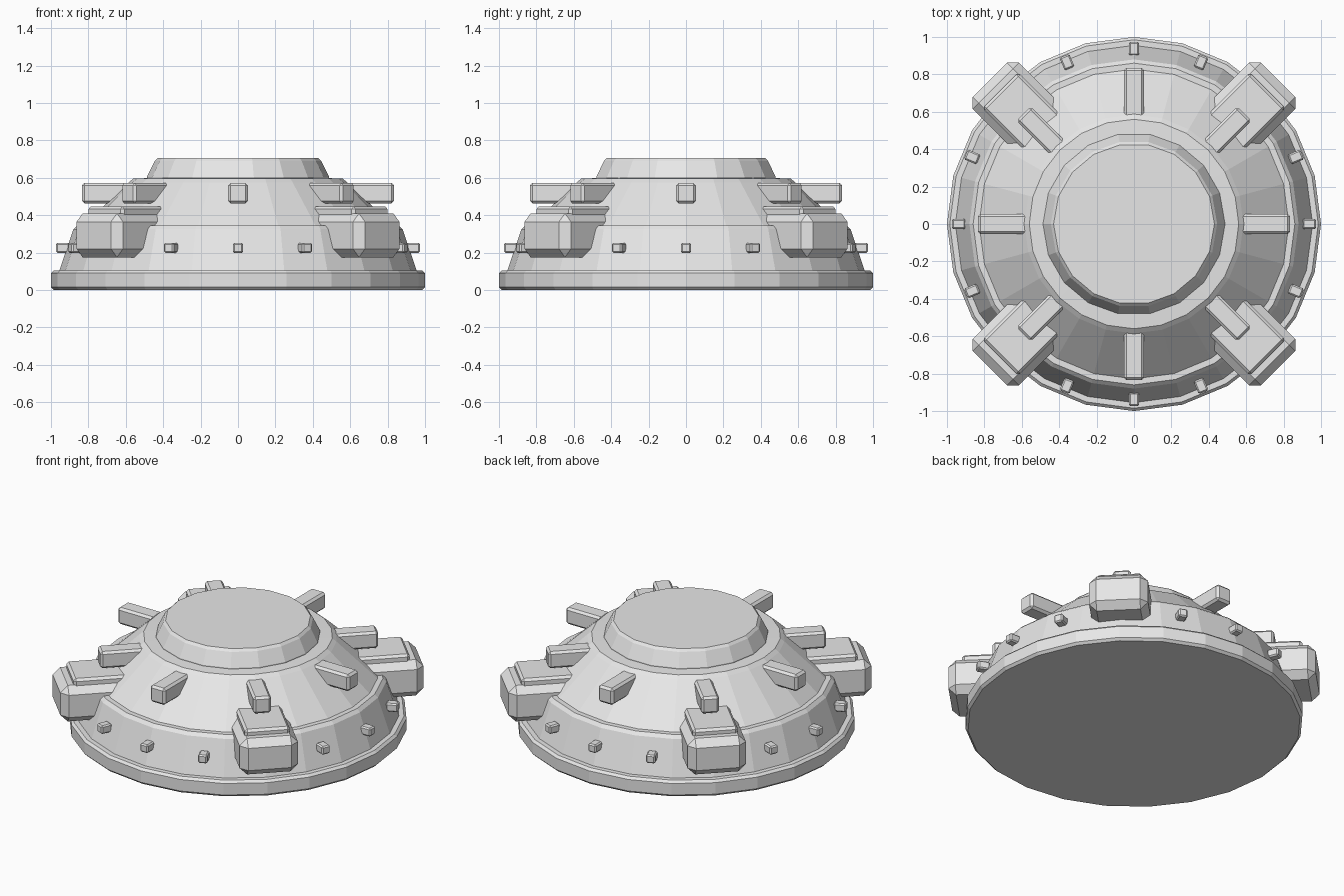
import bpy, bmesh, math
from mathutils import Matrix, Vector

cube = bpy.data.objects.get("Cube")
if cube:
    bpy.data.objects.remove(cube, do_unlink=True)

GREY = (0.8, 0.8, 0.8, 1.0)
metal = bpy.data.materials.new("light grey metal")
metal.use_nodes = True
metal.diffuse_color = GREY
metal.node_tree.nodes["Principled BSDF"].inputs["Base Color"].default_value = GREY


def finish(name, bm):
    bmesh.ops.recalc_face_normals(bm, faces=bm.faces)
    mesh = bpy.data.meshes.new(name)
    bm.to_mesh(mesh)
    bm.free()
    mesh.materials.append(metal)
    obj = bpy.data.objects.new(name, mesh)
    bpy.context.collection.objects.link(obj)
    return obj


def lathe(name, profile, sides):
    """Stack of rings from (radius, height) pairs, capped at both ends."""
    bm = bmesh.new()
    rings = []
    for r, z in profile:
        angles = [math.tau * i / sides for i in range(sides)]
        rings.append([bm.verts.new((r * math.cos(a), r * math.sin(a), z)) for a in angles])
    for low, high in zip(rings, rings[1:]):
        for i in range(sides):
            j = (i + 1) % sides
            bm.faces.new((low[i], low[j], high[j], high[i]))
    bm.faces.new(rings[0])
    bm.faces.new(rings[-1])
    return finish(name, bm)


def radial_box(name, angle, inner, outer, half_width, bottom, top, bevel):
    """Chamfered box pointing outward from the centre at the given angle."""
    size = Vector((outer - inner, 2 * half_width, top - bottom))
    centre = Vector(((inner + outer) / 2, 0, (bottom + top) / 2))
    matrix = (Matrix.Rotation(math.radians(angle), 4, "Z")
              @ Matrix.Translation(centre) @ Matrix.Diagonal(size.to_4d()))
    bm = bmesh.new()
    bmesh.ops.create_cube(bm, size=1, matrix=matrix)
    obj = finish(name, bm)
    mod = obj.modifiers.new("chamfer", "BEVEL")
    mod.width = bevel
    mod.segments = 1
    return obj


# Round body: base ring, sloped skirt, cone with shoulder, top cap
lathe("base_ring", [(0.985, 0), (1, 0.015), (1, 0.09), (0.985, 0.105), (0.9, 0.105)], 24)
lathe("skirt", [(0.96, 0.09), (0.88, 0.325), (0.86, 0.345), (0.8, 0.345)], 24)
lathe("cone", [(0.865, 0.31), (0.585, 0.575), (0.56, 0.595), (0.45, 0.6)], 24)
lathe("top_cap", [(0.487, 0.59), (0.487, 0.605), (0.445, 0.69), (0.43, 0.705)], 18)

# Four diagonal pods with raised lids
for angle in range(45, 360, 90):
    radial_box(f"pod_{angle}", angle, 0.6, 1.09, 0.175, 0.175, 0.41, 0.045)
    radial_box(f"pod_lid_{angle}", angle, 0.6, 1.01, 0.135, 0.39, 0.447, 0.015)

# Eight fins around the cone
for angle in range(0, 360, 45):
    radial_box(f"fin_{angle}", angle, 0.5, 0.835, 0.054, 0.463, 0.572, 0.014)

# Skirt bolts between the pods
for step in range(16):
    if step % 4 != 2:
        radial_box(f"bolt_{step}", step * 22.5, 0.9, 0.973, 0.028, 0.198, 0.252, 0.008)
